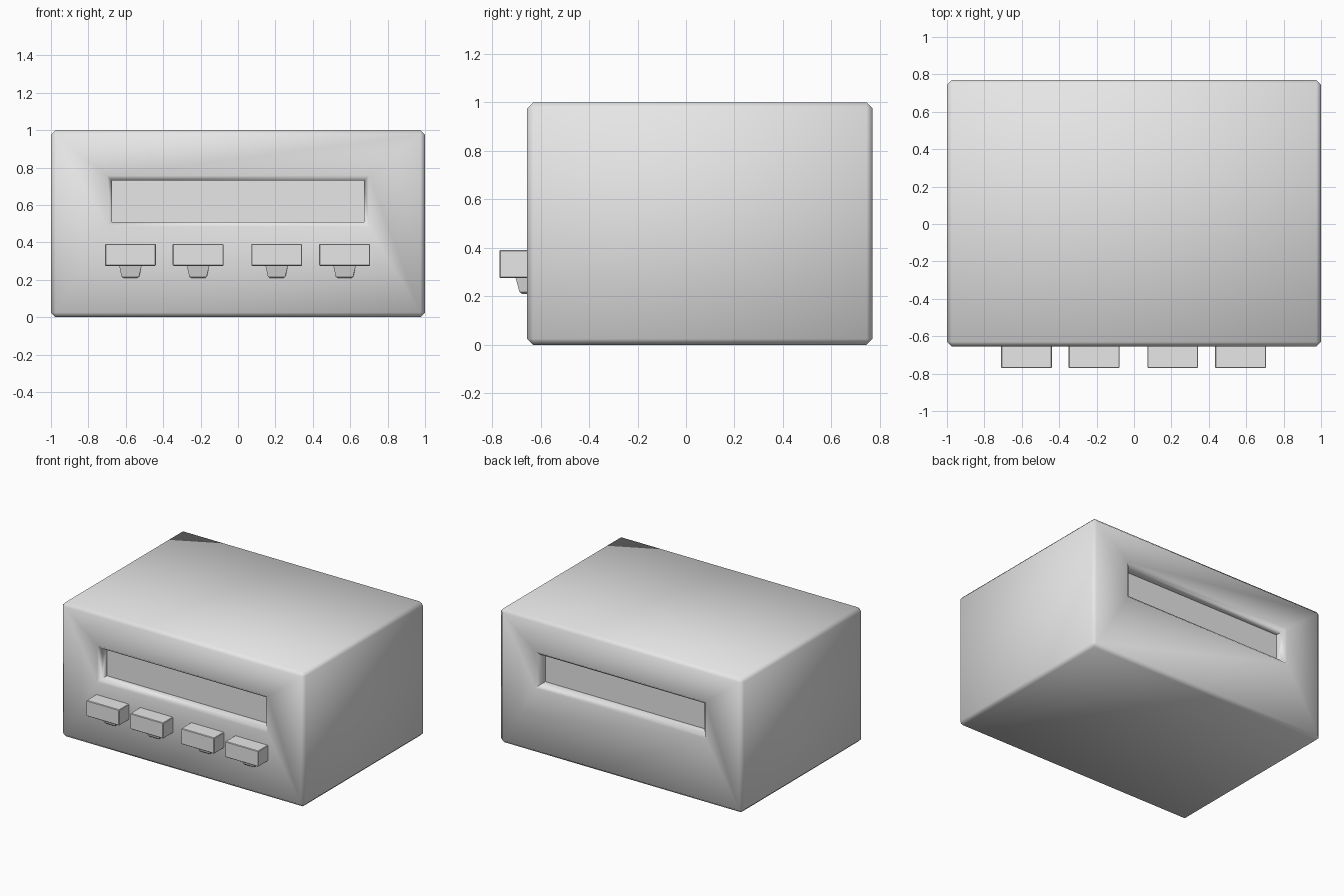
import bpy, bmesh, math
from mathutils import Vector

cube = bpy.data.objects.get("Cube")
if cube:
    bpy.data.objects.remove(cube, do_unlink=True)

# One plain grey material for everything
grey = bpy.data.materials.new("light_grey")
grey.use_nodes = True
grey.diffuse_color = (0.8, 0.8, 0.8, 1)
grey.node_tree.nodes["Principled BSDF"].inputs["Base Color"].default_value = (0.8, 0.8, 0.8, 1)


def box(lo, hi):
    """New bmesh holding a box between two corners."""
    bm = bmesh.new()
    bmesh.ops.create_cube(bm, size=1)
    lo, hi = Vector(lo), Vector(hi)
    for v in bm.verts:
        v.co = Vector([lo[i] + (v.co[i] + 0.5) * (hi[i] - lo[i]) for i in range(3)])
    return bm


def chamfer(bm, width, edges=None):
    bmesh.ops.bevel(bm, geom=edges or bm.edges[:], offset=width, segments=1,
                    profile=0.5, affect='EDGES')


def finish(bm, name, smooth_angle):
    bmesh.ops.recalc_face_normals(bm, faces=bm.faces[:])
    mesh = bpy.data.meshes.new(name)
    bm.to_mesh(mesh)
    bm.free()
    mesh.materials.append(grey)
    for p in mesh.polygons:
        p.use_smooth = True
    mesh.set_sharp_from_angle(angle=math.radians(smooth_angle))
    obj = bpy.data.objects.new(name, mesh)
    bpy.context.collection.objects.link(obj)
    return obj


# Casing with a long window recess in the front and in the back
bm = box((-1, -0.655, 0), (1, 0.77, 1))
bm.normal_update()
for face in [f for f in bm.faces if abs(f.normal.y) > 0.9]:
    inward = -face.normal.copy()
    bmesh.ops.inset_individual(bm, faces=[face], thickness=0.2)
    for v in face.verts:
        v.co.x = math.copysign(0.675, v.co.x)
        v.co.z = 0.732 if v.co.z > 0.5 else 0.51
    floor = bmesh.ops.extrude_discrete_faces(bm, faces=[face])["faces"][0]
    bmesh.ops.translate(bm, verts=floor.verts[:], vec=inward * 0.08)
bm.normal_update()
# Chamfer the outer edges and the recess rims, not the inner corners
rims = [e for e in bm.edges if len(e.link_faces) == 2
        and e.is_convex and e.calc_face_angle() > 0.5]
chamfer(bm, 0.025, rims)
finish(bm, "casing", 60)

# Four push buttons, each with a tapered tab hanging below
for i, x in enumerate((-0.575, -0.213, 0.207, 0.57), 1):
    bm = box((x - 0.136, -0.77, 0.275), (x + 0.136, -0.645, 0.392))
    chamfer(bm, 0.004)
    finish(bm, f"button_{i}", 30)

    bm = box((x - 0.062, -0.705, 0.21), (x + 0.062, -0.645, 0.285))
    for v in bm.verts:
        if v.co.z < 0.25:
            v.co.x = x + (v.co.x - x) * 0.74
            if v.co.y < -0.7:
                v.co.y = -0.685
    bottom = [e for e in bm.edges if all(v.co.z < 0.25 for v in e.verts)]
    chamfer(bm, 0.009, bottom)
    finish(bm, f"button_tab_{i}", 30)
